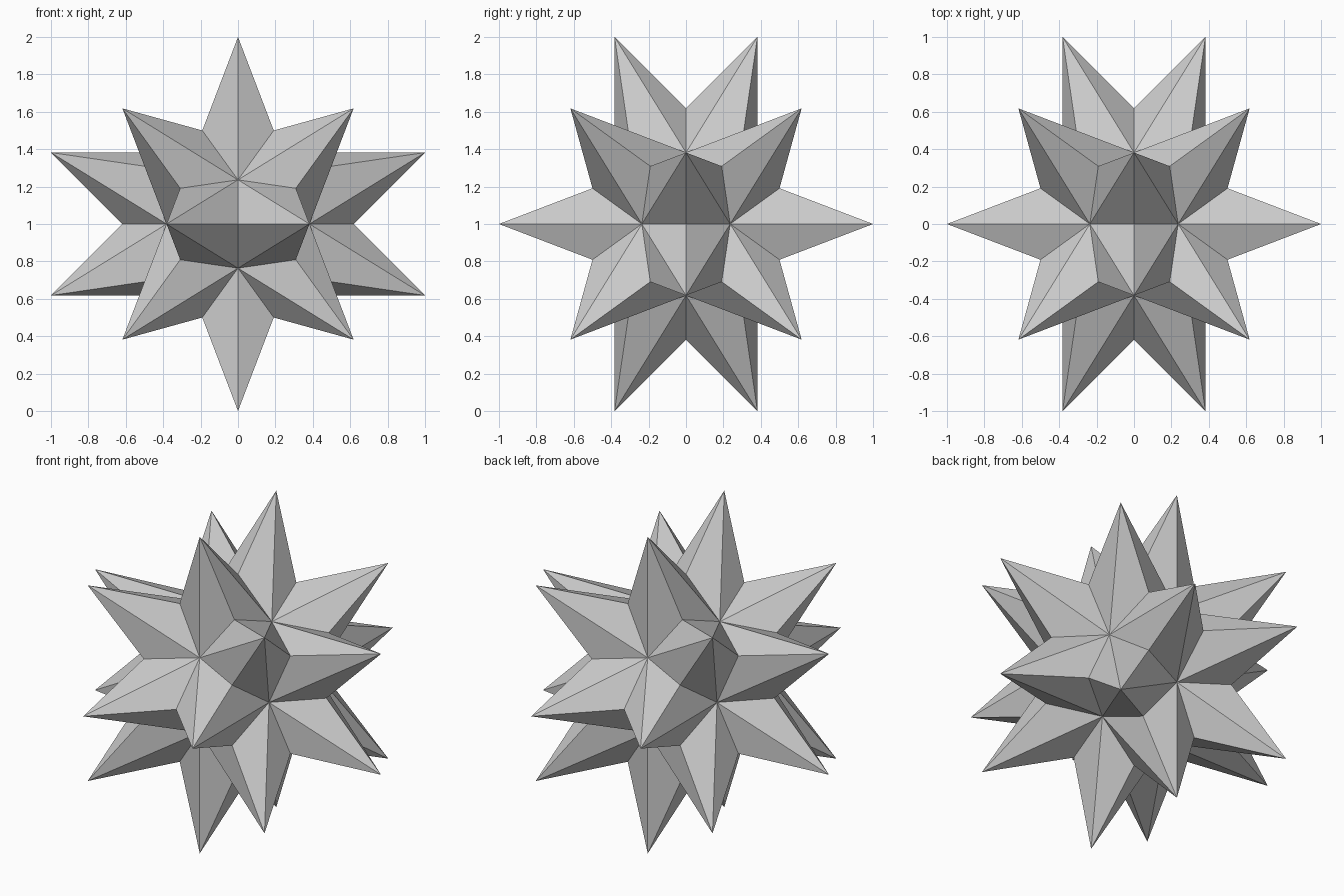
import bpy, bmesh
from itertools import combinations, product
from mathutils import Vector

cube = bpy.data.objects.get("Cube")
if cube:
    bpy.data.objects.remove(cube, do_unlink=True)

G = (5 ** 0.5 - 1) / 2  # golden ratio, inverse


def cyclic(a, b):
    """All sign and axis rotations of (0, a, b)."""
    pts = []
    for s, t in product((-1, 1), repeat=2):
        p = (0, a * s, b * t)
        pts += [Vector(p[i:] + p[:i]) for i in range(3)]
    return pts


# Spike tips on a dodecahedron, sunken star centres on an icosahedron
tips = cyclic(G ** 2, 1) + [Vector(p) * G for p in product((-1, 1), repeat=3)]
centres = cyclic(G ** 2, G ** 3)

bm = bmesh.new()
tip_verts = [bm.verts.new(p) for p in tips]
centre_verts = [bm.verts.new(p) for p in centres]

# Each pair of neighbouring tips shares a valley point, joined to two centres
for a, b in combinations(tip_verts, 2):
    if (a.co - b.co).length < 0.8:
        valley = bm.verts.new((a.co + b.co) / 2 * G)
        for c in centre_verts:
            if (c.co - valley.co).length < 0.4:
                bm.faces.new((a, valley, c))
                bm.faces.new((b, c, valley))

bmesh.ops.recalc_face_normals(bm, faces=bm.faces)
bmesh.ops.translate(bm, verts=bm.verts, vec=(0, 0, 1))

mesh = bpy.data.meshes.new("spiked_star")
bm.to_mesh(mesh)
bm.free()
star = bpy.data.objects.new("spiked_star", mesh)
bpy.context.collection.objects.link(star)

# Plain grey
grey = bpy.data.materials.new("light_grey")
grey.use_nodes = True
colour = (0.6, 0.6, 0.6, 1)
grey.diffuse_color = colour
grey.node_tree.nodes["Principled BSDF"].inputs["Base Color"].default_value = colour
mesh.materials.append(grey)
